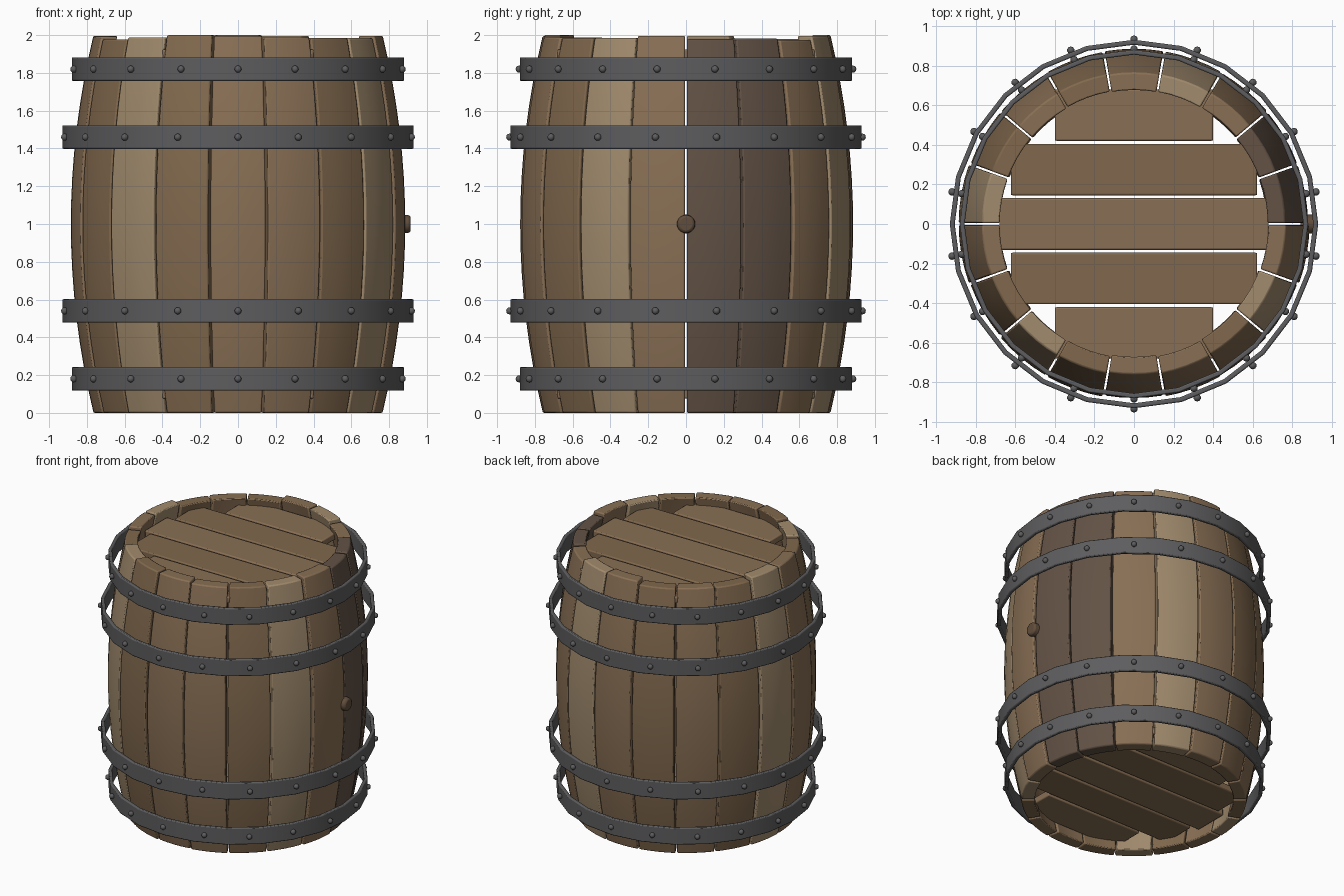
import bpy, bmesh, random
from math import sin, cos, radians, sqrt, pi
from mathutils import Matrix

if "Cube" in bpy.data.objects:
    bpy.data.objects.remove(bpy.data.objects["Cube"])

random.seed(4)
N = 18                       # staves, and rivets per hoop


def material(name, rgb):
    m = bpy.data.materials.new(name)
    m.diffuse_color = (*rgb, 1)
    m.use_nodes = True
    m.node_tree.nodes["Principled BSDF"].inputs["Base Color"].default_value = m.diffuse_color
    return m


WOOD = [material("wood_mid", (0.25, 0.16, 0.09)),
        material("wood_light", (0.36, 0.26, 0.155)),
        material("wood_warm", (0.22, 0.14, 0.075)),
        material("wood_dark", (0.125, 0.085, 0.06))]
IRON = material("iron", (0.11, 0.11, 0.115))
BUNG = material("bung_wood", (0.12, 0.075, 0.045))


def finish(name, bm, mat, bevel=0.0, angle=40):
    bmesh.ops.recalc_face_normals(bm, faces=bm.faces)
    me = bpy.data.meshes.new(name)
    bm.to_mesh(me)
    bm.free()
    ob = bpy.data.objects.new(name, me)
    bpy.context.collection.objects.link(ob)
    me.materials.append(mat)
    if bevel:
        b = ob.modifiers.new("bevel", 'BEVEL')
        b.width, b.segments, b.limit_method = bevel, 2, 'ANGLE'
        b.angle_limit = radians(40)
    bpy.ops.object.select_all(action='DESELECT')
    bpy.context.view_layer.objects.active = ob
    ob.select_set(True)
    bpy.ops.object.shade_smooth_by_angle(angle=radians(angle))
    return ob


def bulge(z):
    return 0.883 - 0.12 * (z - 1) ** 2


# Staves: curved cross-section lofted along the bulging profile
def stave(i, top, dr, mat):
    bm = bmesh.new()
    a0, a1 = radians(i * 20 + 0.38), radians(i * 20 + 19.62)
    rings, cols, thick = 16, 4, 0.09
    prev = None
    for k in range(rings + 1):
        z = top * k / rings
        r = bulge(z) + dr
        ang = [a0 + (a1 - a0) * c / cols for c in range(cols + 1)]
        pts = [(r, a) for a in ang] + [(r - thick, a) for a in reversed(ang)]
        ring = [bm.verts.new((q * cos(a), q * sin(a), z)) for q, a in pts]
        if prev:
            n = len(ring)
            for j in range(n):
                bm.faces.new((prev[j], prev[(j + 1) % n], ring[(j + 1) % n], ring[j]))
        else:
            bm.faces.new(ring)
        prev = ring
    bm.faces.new(prev)
    finish(f"stave_{i + 1}", bm, mat, bevel=0.008)


tones = [3, 3, 0, 1, 0, 2, 0, 2, 1, 0, 2, 1, 2, 0, 0, 2, 1, 0]
for i in range(N):
    top = 2.0 if i in (12, 4) else random.uniform(1.972, 1.998)
    stave(i, top, random.uniform(-0.006, 0.004), WOOD[tones[i]])

# Lid and base: five straight boards each, cut to length to fit the circle
for label, zc in (("lid", 1.9), ("base", 0.1)):
    for k in range(-2, 3):
        y = 0.275 * k
        half = sqrt(0.68 ** 2 - y ** 2)
        bm = bmesh.new()
        bmesh.ops.create_cube(bm, size=1, matrix=Matrix.Translation((0, y, zc))
                              @ Matrix.Diagonal((2 * half, 0.26, 0.05, 1)))
        finish(f"{label}_board_{k + 3}", bm, WOOD[0 if k % 2 == 0 else 2], bevel=0.008)


# Hoops: straight-sided iron bands standing slightly off the staves, with rivets
def hoop(name, z, r, segs=24):
    bm = bmesh.new()
    section = [(r, z - 0.0625), (r, z + 0.0625), (r - 0.025, z + 0.0625), (r - 0.025, z - 0.0625)]
    loops = [[bm.verts.new((q * cos(t), q * sin(t), h)) for q, h in section]
             for t in (2 * pi * s / segs for s in range(segs))]
    for s in range(segs):
        a, b = loops[s], loops[(s + 1) % segs]
        for j in range(4):
            bm.faces.new((a[j], b[j], b[(j + 1) % 4], a[(j + 1) % 4]))
    finish(name, bm, IRON, bevel=0.007)
    bm = bmesh.new()
    for i in range(N):
        t = radians(10 + 20 * i)
        bmesh.ops.create_uvsphere(bm, u_segments=10, v_segments=6, radius=0.019,
                                  matrix=Matrix.Translation(((r + 0.003) * cos(t), (r + 0.003) * sin(t), z)))
    finish(name + "_rivets", bm, IRON, angle=60)


for name, z, r in (("top_hoop", 1.82, 0.88), ("upper_hoop", 1.46, 0.93),
                   ("lower_hoop", 0.54, 0.93), ("bottom_hoop", 0.18, 0.88)):
    hoop(name, z, r)

# Bung plugged into the right side
bm = bmesh.new()
bmesh.ops.create_cone(bm, cap_ends=True, segments=20, radius1=0.052, radius2=0.046, depth=0.075,
                      matrix=Matrix.Translation((0.877, 0, 1)) @ Matrix.Rotation(pi / 2, 4, 'Y'))
finish("bung", bm, BUNG, bevel=0.012)
